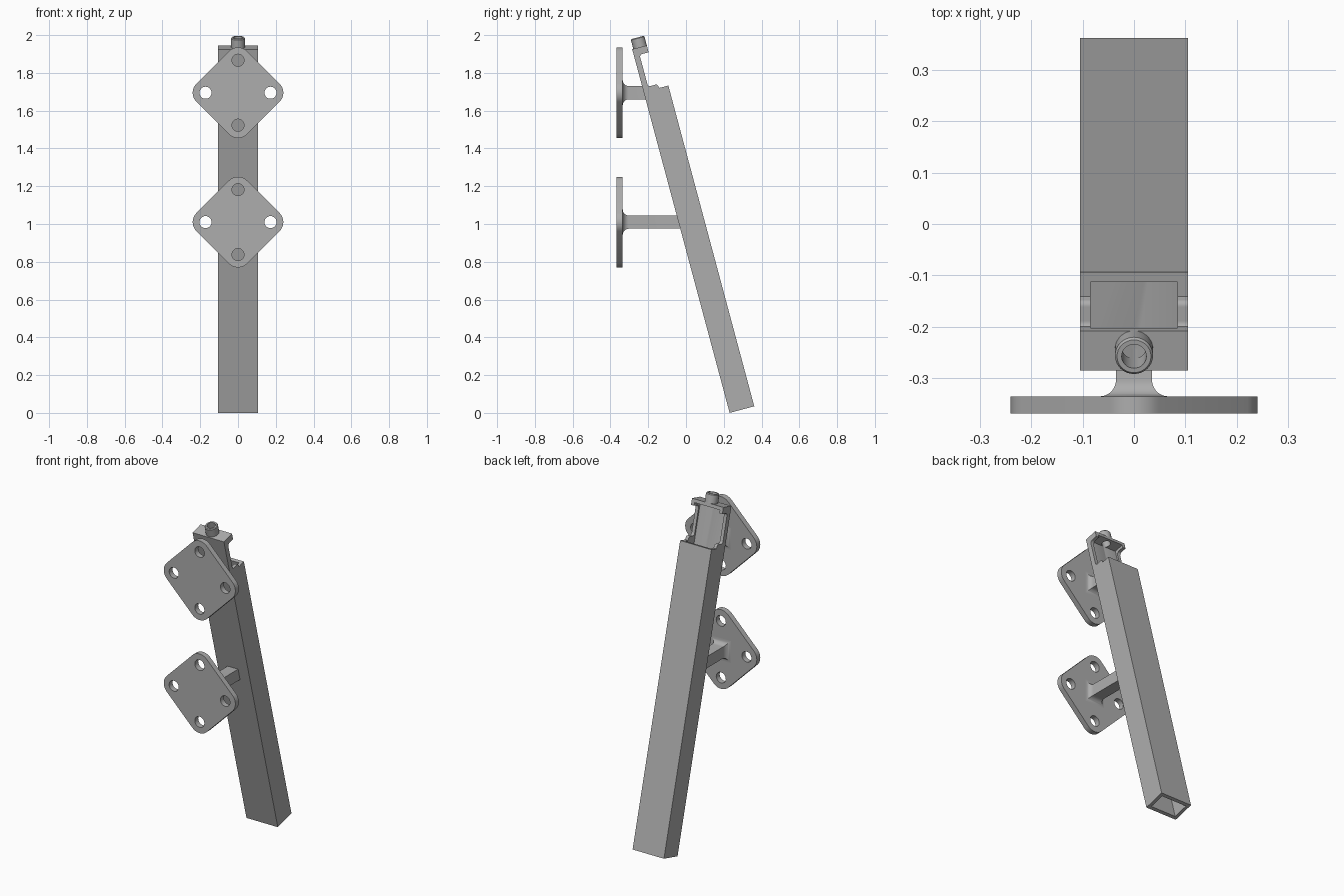
import bpy, bmesh, math
from mathutils import Matrix, Vector

cube = bpy.data.objects.get("Cube")
if cube:
    bpy.data.objects.remove(cube, do_unlink=True)

TILT = math.radians(15)
FOOT_Y = 0.231
HALF_W = 0.105
WALL = 0.02
# Tilted frame: x across, y through the tube depth, z along the tube
TUBE = Matrix.Translation((0, FOOT_Y, 0)) @ Matrix.Rotation(TILT, 4, 'X')

grey = bpy.data.materials.new("steel_grey")
grey.use_nodes = True
colour = (0.42, 0.42, 0.42, 1)
grey.diffuse_color = colour
grey.node_tree.nodes["Principled BSDF"].inputs["Base Color"].default_value = colour


def loft(name, rings, matrix=Matrix(), closed=False):
    """Skin equal-length rings of points, capping the ends unless closed."""
    bm = bmesh.new()
    vs = [[bm.verts.new(p) for p in ring] for ring in rings]
    pairs = list(zip(vs, vs[1:]))
    if closed:
        pairs.append((vs[-1], vs[0]))
    else:
        bm.faces.new(vs[0])
        bm.faces.new(vs[-1])
    for a, b in pairs:
        for i in range(len(a)):
            j = (i + 1) % len(a)
            bm.faces.new((a[i], a[j], b[j], b[i]))
    bmesh.ops.recalc_face_normals(bm, faces=bm.faces)
    mesh = bpy.data.meshes.new(name)
    bm.to_mesh(mesh)
    bm.free()
    ob = bpy.data.objects.new(name, mesh)
    ob.matrix_world = matrix
    mesh.materials.append(grey)
    bpy.context.collection.objects.link(ob)
    return ob


def arc(cx, cy, r, start, end, steps):
    angles = [math.radians(start + (end - start) * i / steps) for i in range(steps + 1)]
    return [(cx + r * math.cos(a), cy + r * math.sin(a)) for a in angles]


def circle(cx, cy, r, n=32):
    return arc(cx, cy, r, 0, 360, n)[:-1]


def activate(ob):
    bpy.ops.object.select_all(action='DESELECT')
    ob.select_set(True)
    bpy.context.view_layer.objects.active = ob


def cut(ob, cutter):
    cutter.hide_render = True
    bpy.context.view_layer.update()
    mod = ob.modifiers.new("cut", 'BOOLEAN')
    mod.operation = 'DIFFERENCE'
    mod.solver = 'EXACT'
    mod.object = cutter
    activate(ob)
    bpy.ops.object.modifier_apply(modifier=mod.name)
    bpy.data.objects.remove(cutter, do_unlink=True)


def smooth(ob):
    activate(ob)
    bpy.ops.object.shade_smooth_by_angle(angle=math.radians(30))


# Square tube: side silhouette extruded across the width, then hollowed
side = [(0, 0), (0.135, 0), (0.135, 1.758)]
side += [(0.086, 1.758)] + arc(0.071, 1.768, 0.012, 0, 90, 5)
side += arc(0.043, 1.793, 0.013, 270, 180, 5)
side += arc(0.045, 1.940, 0.015, 180, 90, 5)
side += [(0.08, 1.955), (0.08, 1.993), (0, 1.993)]
tube = loft("square_tube", [[(x, v, w) for v, w in side] for x in (-HALF_W, HALF_W)], TUBE)
bore = [(-HALF_W + WALL, WALL), (HALF_W - WALL, WALL),
        (HALF_W - WALL, 0.135 - WALL), (-HALF_W + WALL, 0.135 - WALL)]
cut(tube, loft("bore_cutter", [[(x, v, w) for x, v in bore] for w in (-0.1, 1.973)], TUBE))
hole = circle(0, 0.043, 0.024)
cut(tube, loft("hole_cutter", [[(x, v, w) for x, v in hole] for w in (1.9, 2.1)], TUBE))
smooth(tube)

# Threaded-style collar on the end cap
collar_profile = [(0.024, 1.991), (0.037, 1.991), (0.037, 2.041), (0.033, 2.046), (0.024, 2.046)]
collar = loft("top_collar", [[(x, v, w) for x, v in circle(0, 0.043, r)]
                             for r, w in collar_profile], TUBE, closed=True)
smooth(collar)

# Two wall brackets: rounded diamond plate with four holes, plus a flared arm
PLATE_FRONT, PLATE_BACK = -0.368, -0.335
HOLE_D = 0.172
ARM, FLARE = 0.035, 0.032
for label, zc in (("upper", 1.695), ("lower", 1.01)):
    at = Matrix.Translation((0, 0, zc))
    outline = []
    for k in range(4):
        a = math.radians(90 * k)
        outline += arc(HOLE_D * math.cos(a), HOLE_D * math.sin(a), 0.068,
                       90 * k - 45, 90 * k + 45, 10)
    plate = loft(label + "_plate", [[(x, y, z) for x, z in outline]
                                    for y in (PLATE_FRONT, PLATE_BACK)], at)
    for k in range(4):
        a = math.radians(90 * k)
        ring = circle(HOLE_D * math.cos(a), HOLE_D * math.sin(a), 0.032)
        cut(plate, loft("screw_cutter", [[(x, y, z) for x, z in ring] for y in (-0.5, -0.2)], at))
    smooth(plate)

    # Arm rings: curved flare at the plate, last ring sloped into the tube
    corners = [(-1, -1), (1, -1), (1, 1), (-1, 1)]
    rings = []
    for h, y in arc(ARM + FLARE, PLATE_BACK + FLARE, FLARE, 270, 180, 8):
        rings.append([(h * sx, y, h * sz) for sx, sz in corners])
    rings.append([(ARM * sx, FOOT_Y + 0.01 - (zc + ARM * sz) * math.tan(TILT), ARM * sz)
                  for sx, sz in corners])
    smooth(loft(label + "_arm", rings, at))
